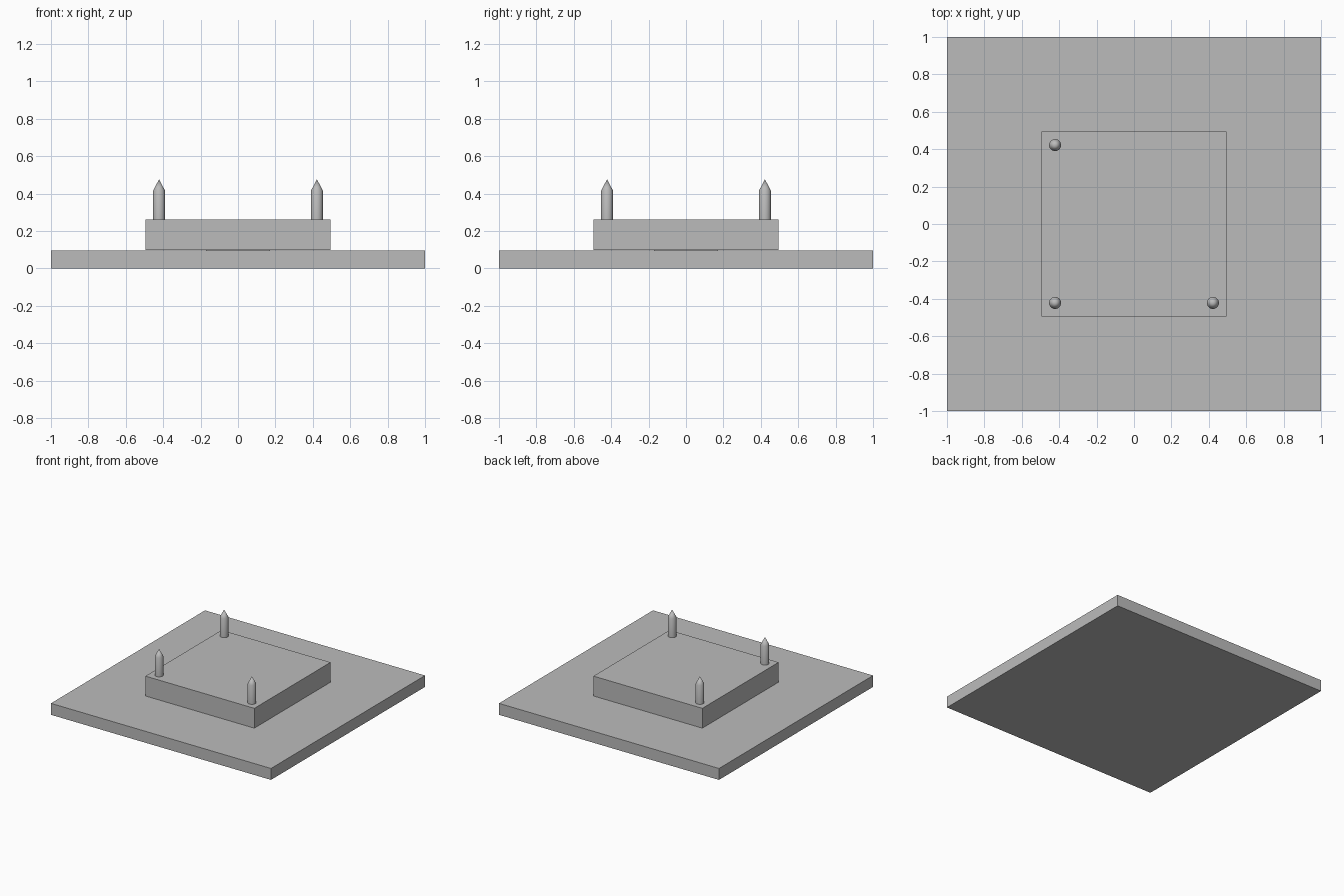
import bpy
import bmesh
from mathutils import Matrix

cube = bpy.data.objects.get("Cube")
if cube:
    bpy.data.objects.remove(cube, do_unlink=True)

# Single grey material
GREY = (0.5, 0.5, 0.5, 1)
grey = bpy.data.materials.new("plain grey")
grey.use_nodes = True
grey.diffuse_color = GREY
grey.node_tree.nodes["Principled BSDF"].inputs["Base Color"].default_value = GREY


def add_object(name, bm, location=(0, 0, 0)):
    mesh = bpy.data.meshes.new(name)
    bm.to_mesh(mesh)
    bm.free()
    mesh.materials.append(grey)
    obj = bpy.data.objects.new(name, mesh)
    obj.location = location
    bpy.context.collection.objects.link(obj)
    return obj


def add_slab(name, width, bottom, top):
    bm = bmesh.new()
    size = Matrix.Diagonal((width, width, top - bottom, 1))
    bmesh.ops.create_cube(bm, size=1, matrix=size)
    return add_object(name, bm, (0, 0, (bottom + top) / 2))


def add_pin(name, x, y, bottom, shoulder, tip, radius, sides=32):
    # Round shaft whose top face is drawn up into a pointed tip
    bm = bmesh.new()
    height = shoulder - bottom
    bmesh.ops.create_cone(bm, cap_ends=True, segments=sides, radius1=radius,
                          radius2=radius, depth=height,
                          matrix=Matrix.Translation((0, 0, height / 2)))
    cap = max(bm.faces, key=lambda f: f.calc_center_median().z)
    point = bmesh.ops.poke(bm, faces=[cap])["verts"][0]
    point.co.z = tip - bottom
    obj = add_object(name, bm, (x, y, bottom))
    bpy.ops.object.select_all(action="DESELECT")
    obj.select_set(True)
    bpy.context.view_layer.objects.active = obj
    bpy.ops.object.shade_smooth_by_angle(angle=0.5)
    return obj


# Wide base, small spacer in the thin gap, and raised block
add_slab("base_plate", 2, 0, 0.094)
add_slab("spacer_pad", 0.34, 0.09, 0.1)
add_slab("raised_block", 0.99, 0.097, 0.26)

# Pins on three corners; the back left corner stays empty
INSET = 0.422
for name, sx, sy in (("front_left_pin", 1, -1),
                     ("front_right_pin", -1, -1),
                     ("back_right_pin", -1, 1)):
    add_pin(name, sx * INSET, sy * INSET, 0.255, 0.415, 0.476, 0.032)
